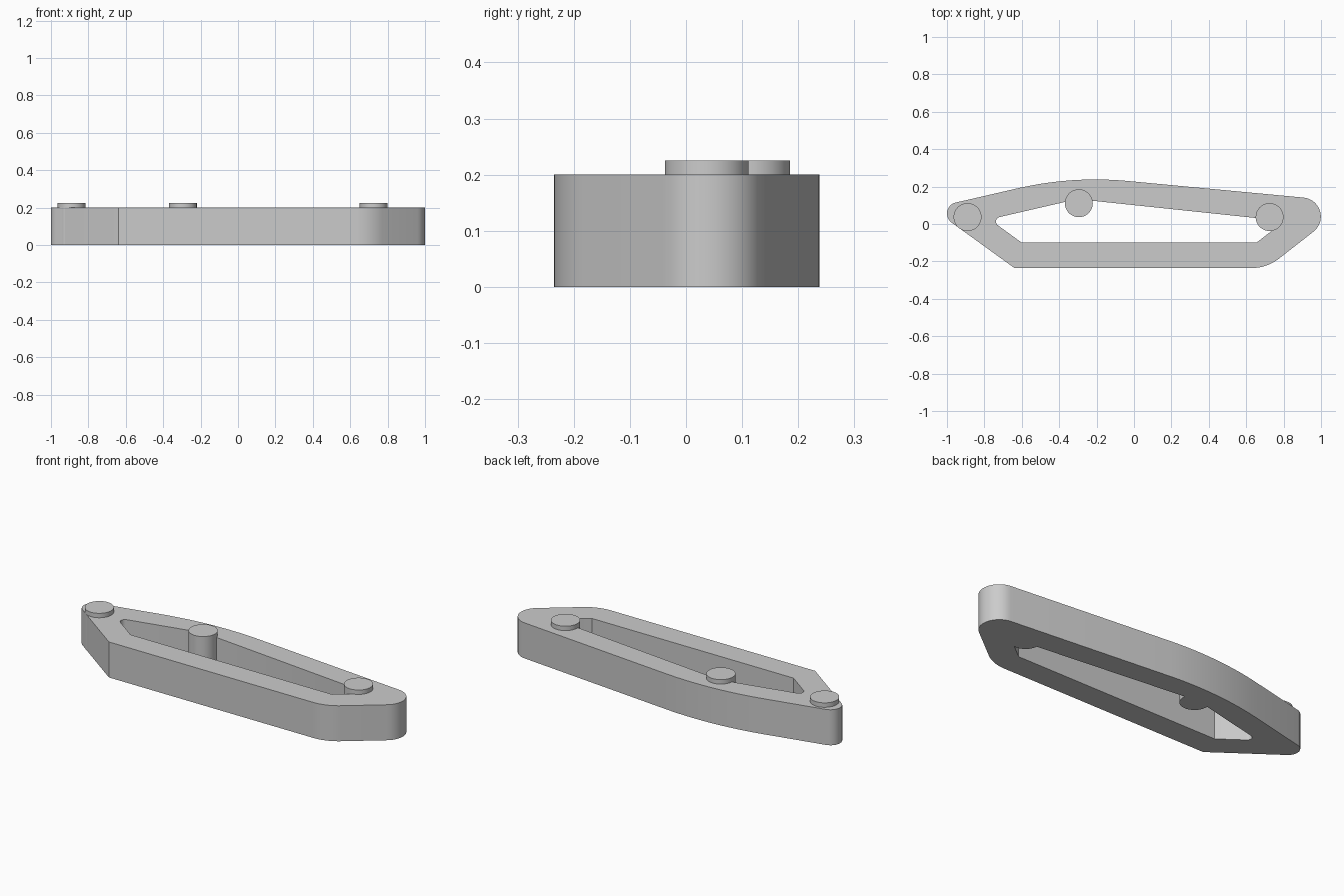
import bpy
import bmesh
from math import tan, atan2, cos, sin, pi
from mathutils import Vector

cube = bpy.data.objects.get("Cube")
if cube:
    bpy.data.objects.remove(cube, do_unlink=True)

grey = bpy.data.materials.new("light grey")
grey.use_nodes = True
grey.diffuse_color = (0.6, 0.6, 0.6, 1)
grey.node_tree.nodes["Principled BSDF"].inputs["Base Color"].default_value = (0.6, 0.6, 0.6, 1)


def fillet(corners, steps=14):
    """Round each (x, y, radius) corner with an arc tangent to both sides."""
    points = []
    for i, (x, y, radius) in enumerate(corners):
        corner = Vector((x, y))
        if not radius:
            points.append(corner)
            continue
        to_prev = (Vector(corners[i - 1][:2]) - corner).normalized()
        to_next = (Vector(corners[(i + 1) % len(corners)][:2]) - corner).normalized()
        half = to_prev.angle(to_next) / 2
        start = corner + to_prev * radius / tan(half)
        end = corner + to_next * radius / tan(half)
        centre = corner + (to_prev + to_next).normalized() * radius / sin(half)
        a, b = (atan2(p.y - centre.y, p.x - centre.x) for p in (start, end))
        sweep = (b - a + pi) % (2 * pi) - pi
        for s in range(steps + 1):
            t = a + sweep * s / steps
            points.append(centre + Vector((cos(t), sin(t))) * radius)
    return points


def finish(obj):
    obj.data.materials.append(grey)
    bpy.ops.object.select_all(action="DESELECT")
    obj.select_set(True)
    bpy.context.view_layer.objects.active = obj
    bpy.ops.object.shade_smooth_by_angle(angle=0.5)


def extruded_ring(name, loops, height):
    bm = bmesh.new()
    for loop in loops:
        verts = [bm.verts.new((p.x, p.y, 0)) for p in loop]
        for i, v in enumerate(verts):
            bm.edges.new((verts[i - 1], v))
    bmesh.ops.triangle_fill(bm, edges=bm.edges[:], use_beauty=True)
    ret = bmesh.ops.extrude_face_region(bm, geom=bm.faces[:], use_keep_orig=True)
    top = [g for g in ret["geom"] if isinstance(g, bmesh.types.BMVert)]
    bmesh.ops.translate(bm, verts=top, vec=(0, 0, height))
    bmesh.ops.recalc_face_normals(bm, faces=bm.faces[:])
    mesh = bpy.data.meshes.new(name)
    bm.to_mesh(mesh)
    bm.free()
    obj = bpy.data.objects.new(name, mesh)
    bpy.context.collection.objects.link(obj)
    finish(obj)


# Flat frame: rounded outer outline with an open slot
outer = fillet([(-1.082, 0.085, 0.06), (-0.64, -0.235, 0), (0.711, -0.235, 0.23),
                (1.162, 0.117, 0.102), (-0.33, 0.258, 1.85)])
slot = fillet([(-0.772, 0.025, 0.025), (-0.6, -0.1, 0), (0.655, -0.1, 0),
               (0.804, 0.016, 0.02), (-0.304, 0.133, 0)])
extruded_ring("frame", [outer, slot], 0.2)

# Round pins standing slightly proud of the frame
for name, x, y in (("right_pin", -0.89, 0.037), ("middle_pin", -0.295, 0.111),
                   ("left_pin", 0.725, 0.037)):
    bpy.ops.mesh.primitive_cylinder_add(vertices=48, radius=0.0745, depth=0.225,
                                        location=(x, y, 0.1125))
    pin = bpy.context.object
    pin.name = name
    finish(pin)
